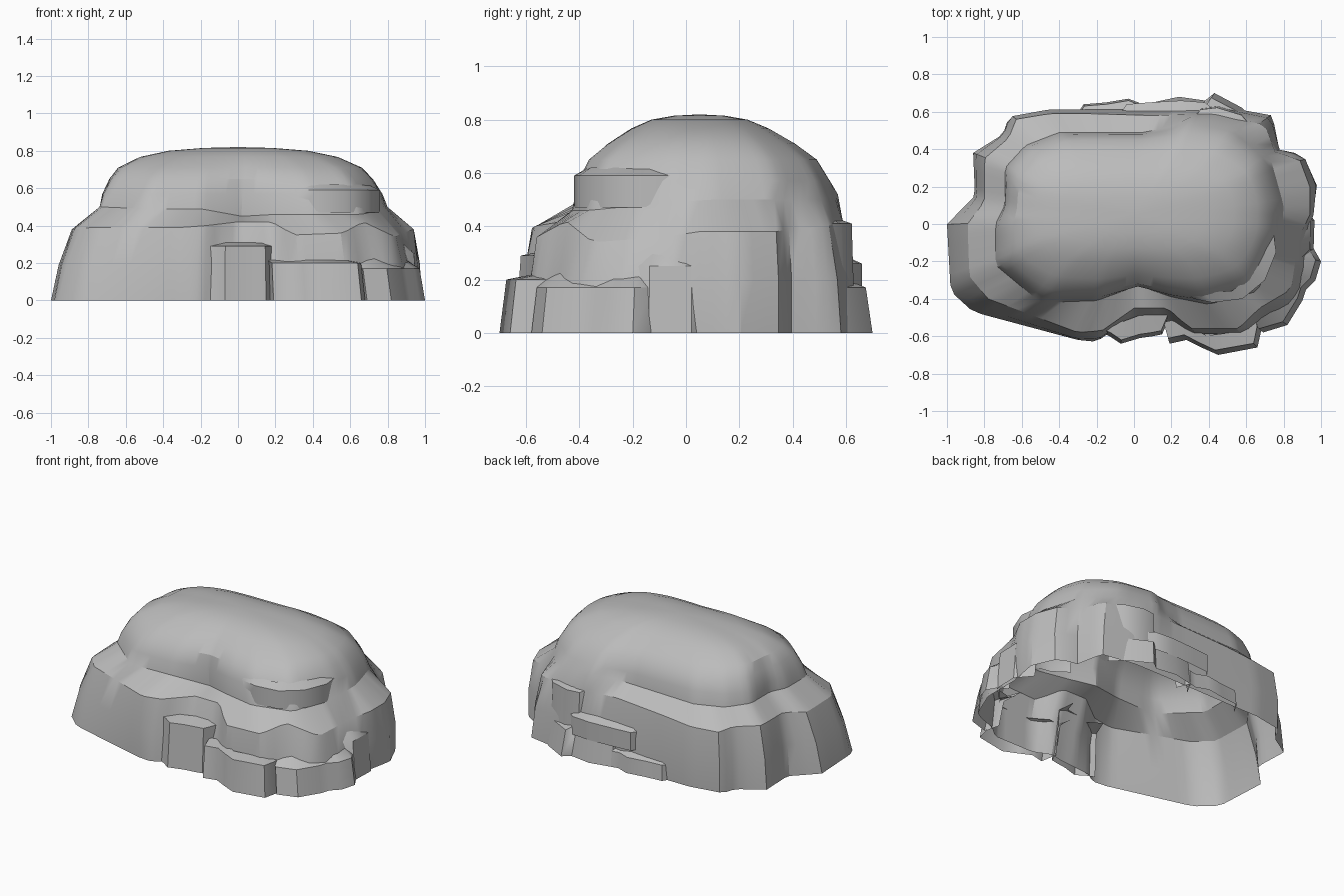
import bpy
import math
from mathutils import Vector

CENTRE = Vector((0, 0.05, 0))
COLUMNS = 120

old = bpy.data.objects.get("Cube")
if old:
    bpy.data.objects.remove(old, do_unlink=True)

stone = bpy.data.materials.new("grey_stone")
stone.use_nodes = True
colour = (0.5, 0.5, 0.5, 1)
stone.diffuse_color = colour
stone.node_tree.nodes["Principled BSDF"].inputs["Base Color"].default_value = colour


def make_object(name, verts, faces, angle):
    mesh = bpy.data.meshes.new(name)
    mesh.from_pydata(verts, [], faces)
    mesh.materials.append(stone)
    obj = bpy.data.objects.new(name, mesh)
    bpy.context.collection.objects.link(obj)
    bpy.ops.object.select_all(action="DESELECT")
    obj.select_set(True)
    bpy.context.view_layer.objects.active = obj
    bpy.ops.object.shade_smooth_by_angle(angle=math.radians(angle))


def cross(a, b):
    return a.x * b.y - a.y * b.x


def ray_at(i):
    turn = math.tau * i / COLUMNS
    return Vector((math.cos(turn), math.sin(turn), 0))


def sample(outline):
    """Cut a closed outline with evenly turned rays from the centre."""
    points = [Vector(p) - CENTRE for p in outline]
    ring = []
    for i in range(COLUMNS):
        ray = ray_at(i)
        for a, b in zip(points, points[1:] + points[:1]):
            ca, cb = cross(ray, a), cross(ray, b)
            if ca <= 0 < cb and ray.dot(a + b) > 0:
                ring.append(CENTRE + a.lerp(b, ca / (ca - cb)))
                break
    return ring


def rounded_box(half_x, half_y):
    """Soft-cornered outline on the same rays."""
    ring = []
    for i in range(COLUMNS):
        ray = ray_at(i)
        size = (abs(ray.x / half_x) ** 3 + abs(ray.y / half_y) ** 3) ** (1 / 3)
        ring.append(CENTRE + ray / size)
    return ring


# Outlines run counter-clockwise seen from above
base = [(-1, 0, 0), (-.98, -.36, 0), (-.86, -.47, 0), (-.3, -.62, 0), (-.2, -.63, 0),
        (-.13, -.58, 0), (.1, -.56, 0), (.2, -.54, 0), (.3, -.59, 0), (.6, -.59, 0),
        (.68, -.52, 0), (.85, -.46, 0), (.94, -.25, 0), (.94, 0, 0), (.98, .2, 0),
        (.9, .38, 0), (.78, .38, 0), (.74, .58, 0), (.52, .62, 0), (.33, .62, 0),
        (-.25, .61, 0), (-.45, .61, 0), (-.67, .57, 0), (-.7, .48, 0), (-.86, .38, 0),
        (-.85, .15, 0)]
wall_top = [(-.89, 0, .38), (-.88, -.28, .38), (-.78, -.4, .39), (-.3, -.58, .39),
            (-.17, -.57, .4), (0, -.45, .42), (.18, -.45, .42), (.3, -.56, .35),
            (.56, -.56, .36), (.67, -.45, .42), (.84, -.35, .34), (.88, -.08, .36),
            (.94, .05, .38), (.94, .2, .38), (.88, .36, .38), (.76, .37, .39),
            (.7, .53, .4), (.42, .59, .42), (.1, .58, .43), (-.25, .59, .41),
            (-.45, .59, .39), (-.63, .56, .39), (-.67, .46, .4), (-.8, .35, .4),
            (-.8, .12, .4)]
dome_foot = [(-.74, 0, .5), (-.74, -.22, .5), (-.5, -.42, .49), (-.2, -.41, .49),
             (.02, -.33, .45), (.2, -.39, .46), (.4, -.43, .46), (.66, -.36, .46),
             (.79, -.06, .49), (.8, .1, .5), (.73, .35, .5), (.55, .52, .5),
             (.3, .57, .52), (.2, .52, .52), (.05, .49, .5), (-.4, .49, .49),
             (-.58, .42, .49), (-.69, .3, .5), (-.69, .1, .5)]
# Width scale, depth scale, height, roundness
dome_levels = [(.97, .96, .57, .2), (.91, .88, .65, .4), (.84, .73, .71, .6),
               (.68, .54, .767, .8), (.48, .38, .8, .9), (.24, .2, .815, 1)]

# Main boulder: wall, sloping shelf, rounded dome; open underneath
foot = sample(base)
brim = sample(wall_top)
dome = sample(dome_foot)
oval = rounded_box(.78, .48)
middle = []
for low, high in zip(foot, brim):
    middle.append(low.lerp(high, .5) + (low - CENTRE).normalized() * .015)
rings = [foot, middle, brim, dome]
for sx, sy, z, roundness in dome_levels:
    ring = []
    for p, q in zip(dome, oval):
        r = p.lerp(q, roundness)
        ring.append(Vector((r.x * sx, CENTRE.y + (r.y - CENTRE.y) * sy, z)))
    rings.append(ring)
verts = [p for ring in rings for p in ring]
faces = []
for row in range(len(rings) - 1):
    for i in range(COLUMNS):
        a, b = row * COLUMNS + i, row * COLUMNS + (i + 1) % COLUMNS
        faces.append((a, b, b + COLUMNS, a + COLUMNS))
verts.append(Vector((CENTRE.x, CENTRE.y, .82)))
start = (len(rings) - 1) * COLUMNS
for i in range(COLUMNS):
    faces.append((start + i, start + (i + 1) % COLUMNS, len(verts) - 1))
make_object("main_boulder", verts, faces, 28)


def ledge(name, arc, top, bottom=0, lean=.03, depth=.15, rise=.03):
    """Rock step: outer wall and sloping top, with both ends sunk into the boulder."""
    verts, faces = [], []
    for x, y in arc:
        p = Vector((x, y, 0))
        inward = (CENTRE - p).normalized()
        verts += [p + Vector((0, 0, bottom)),
                  p + inward * lean + Vector((0, 0, top)),
                  p + inward * depth + Vector((0, 0, top + rise))]
    for i in range(len(arc) - 1):
        a = i * 3
        faces += [(a, a + 3, a + 4, a + 1), (a + 1, a + 4, a + 5, a + 2)]
    make_object(name, verts, faces, 40)


# Steps along the front
ledge("front_step", [(.17, -.53), (.19, -.64), (.28, -.62), (.36, -.66), (.45, -.7),
                     (.66, -.66), (.68, -.57), (.67, -.5)], .2, depth=.12, rise=.015)
ledge("front_block", [(-.18, -.58), (-.13, -.6), (-.07, -.64), (.03, -.61), (.1, -.6),
                      (.15, -.59), (.19, -.5)], .29, depth=.12, lean=.02, rise=.02)
ledge("front_corner_step", [(.66, -.48), (.69, -.58), (.82, -.54), (.9, -.41), (.92, -.35),
                            (.97, -.3), (1, -.2), (.96, -.13), (.9, -.1)],
      .17, depth=.14, rise=.07)
ledge("front_brow", [(.22, -.33), (.32, -.4), (.42, -.42), (.58, -.4), (.7, -.3),
                     (.76, -.15), (.74, 0)], .59, bottom=.47, lean=0, depth=.07, rise=.03)

# Step along the left side
ledge("side_bulge", [(.86, -.24), (.96, -.14), (.965, .02), (.88, .12)], .25, lean=.02,
      depth=.13, rise=.1)

# Steps along the back
ledge("back_low_step", [(.14, .56), (.1, .65), (.05, .64), (-.03, .67), (-.15, .65),
                        (-.27, .64), (-.32, .56)], .1, lean=.01, depth=.12, rise=.05)
ledge("back_corner_step", [(.66, .54), (.58, .62), (.43, .7), (.38, .66), (.24, .68),
                           (.1, .65), (.05, .56)], .17, lean=.03, depth=.12)
ledge("back_middle_step", [(.5, .55), (.38, .65), (.25, .66), (.08, .65), (-.04, .64),
                           (-.1, .55)], .26, bottom=.14, lean=0, depth=.12, rise=.05)
ledge("back_high_step", [(.68, .48), (.58, .59), (.45, .63), (.36, .62), (.3, .55)], .41,
      bottom=.15, lean=.01, depth=.12, rise=.03)
